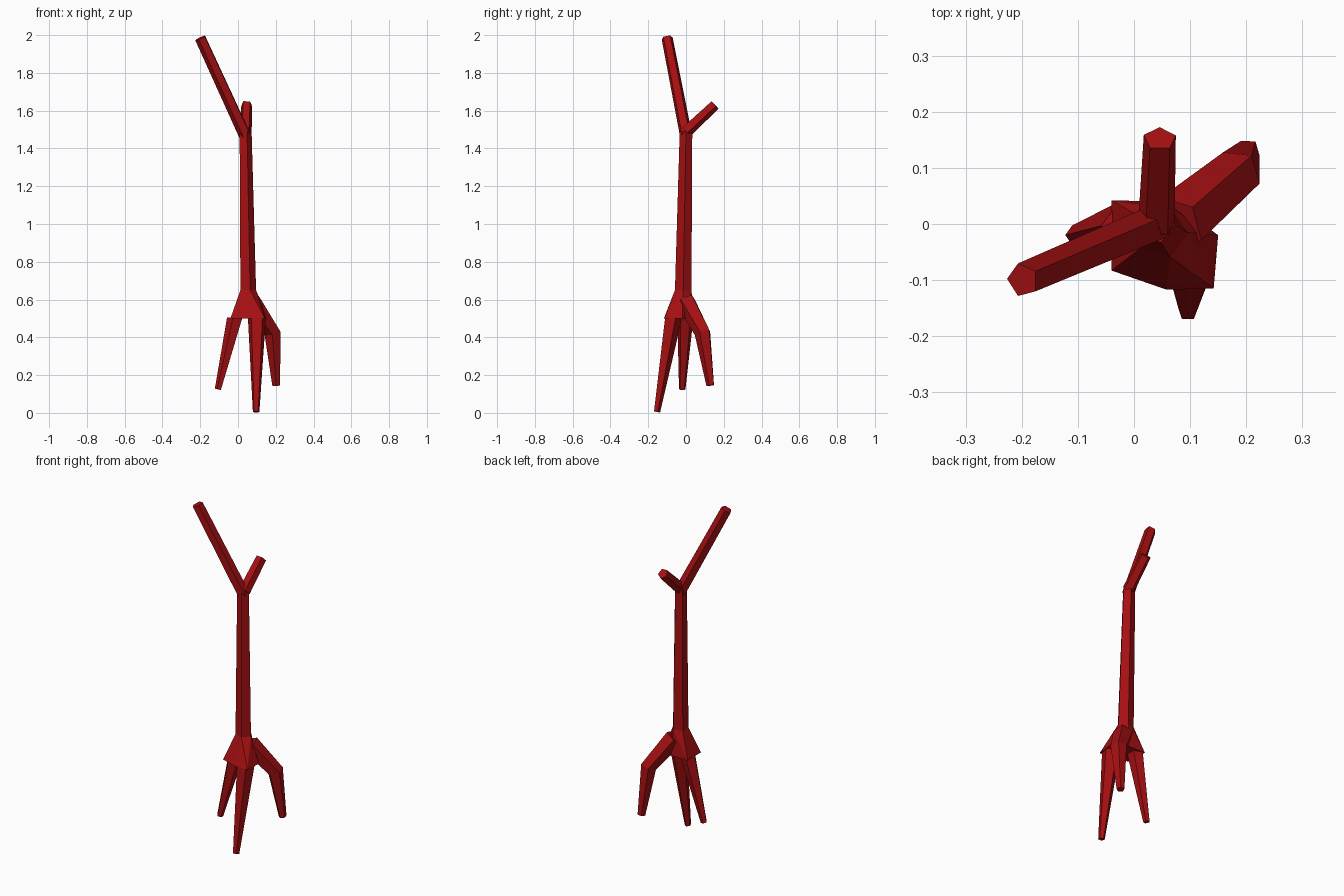
import bpy
import bmesh
from math import cos, sin, radians
from mathutils import Vector

cube = bpy.data.objects.get("Cube")
if cube:
    bpy.data.objects.remove(cube, do_unlink=True)

red = bpy.data.materials.new("deep red")
red.use_nodes = True
colour = (0.38, 0.005, 0.006, 1)
red.diffuse_color = colour
red.node_tree.nodes["Principled BSDF"].inputs["Base Color"].default_value = colour


def finish(name, bm):
    bmesh.ops.recalc_face_normals(bm, faces=bm.faces)
    mesh = bpy.data.meshes.new(name)
    bm.to_mesh(mesh)
    bm.free()
    mesh.materials.append(red)
    obj = bpy.data.objects.new(name, mesh)
    bpy.context.collection.objects.link(obj)


def ring(centre, radius, normal, turn):
    """Five points around a centre, lying across the normal."""
    side = Vector((1, 0, 0))
    u = (side - normal * side.dot(normal)).normalized()
    v = normal.cross(u)
    angles = [radians(turn + 72 * i) for i in range(5)]
    return [centre + (u * cos(a) + v * sin(a)) * radius for a in angles]


def limb(name, stations, turn=0, level_start=False):
    """Tapered five-sided tube through (x, y, z, radius) stations."""
    points = [Vector(s[:3]) for s in stations]
    bm = bmesh.new()
    rings = []
    for i, station in enumerate(stations):
        before, after = points[max(i - 1, 0)], points[min(i + 1, len(points) - 1)]
        normal = (after - before).normalized()
        if level_start and i == 0:
            normal = Vector((0, 0, 1 if normal.z > 0 else -1))
        rings.append([bm.verts.new(p) for p in ring(points[i], station[3], normal, turn)])
    for low, high in zip(rings, rings[1:]):
        for i in range(5):
            j = (i + 1) % 5
            bm.faces.new((low[i], low[j], high[j], high[i]))
    bm.faces.new(rings[0])
    bm.faces.new(rings[-1])
    finish(name, bm)


# Trunk and its two branches
limb("trunk", [(0.05, -0.015, 0.64, 0.046), (0.037, 0, 1.49, 0.035)], level_start=True)
limb("long_branch", [(0.038, 0, 1.47, 0.034), (-0.198, -0.1, 1.985, 0.031)], turn=36)
limb("short_branch", [(0.04, 0.0, 1.49, 0.034), (0.046, 0.152, 1.632, 0.03)], turn=18)

# Flared base joining the trunk to the roots
bm = bmesh.new()
for p in ring(Vector((0.05, -0.015, 0.65)), 0.046, Vector((0, 0, 1)), 0):
    bm.verts.new(p)
for x, y in [(-0.04, 0.042), (-0.04, -0.083), (0.058, -0.117),
             (0.142, -0.115), (0.15, -0.02), (0.07, 0.04)]:
    bm.verts.new((x, y, 0.5))
bmesh.ops.convex_hull(bm, input=bm.verts)
finish("trunk_flare", bm)

# Three roots
limb("front_root", [(0.1, -0.07, 0.505, 0.05), (0.096, -0.155, 0.005, 0.018)],
     turn=54, level_start=True)
limb("side_root", [(-0.013, -0.003, 0.505, 0.045), (-0.105, -0.02, 0.125, 0.018)],
     turn=36, level_start=True)
limb("back_root", [(0.075, 0.0, 0.59, 0.055), (0.183, 0.09, 0.425, 0.045),
                   (0.203, 0.13, 0.145, 0.022)], turn=20)
